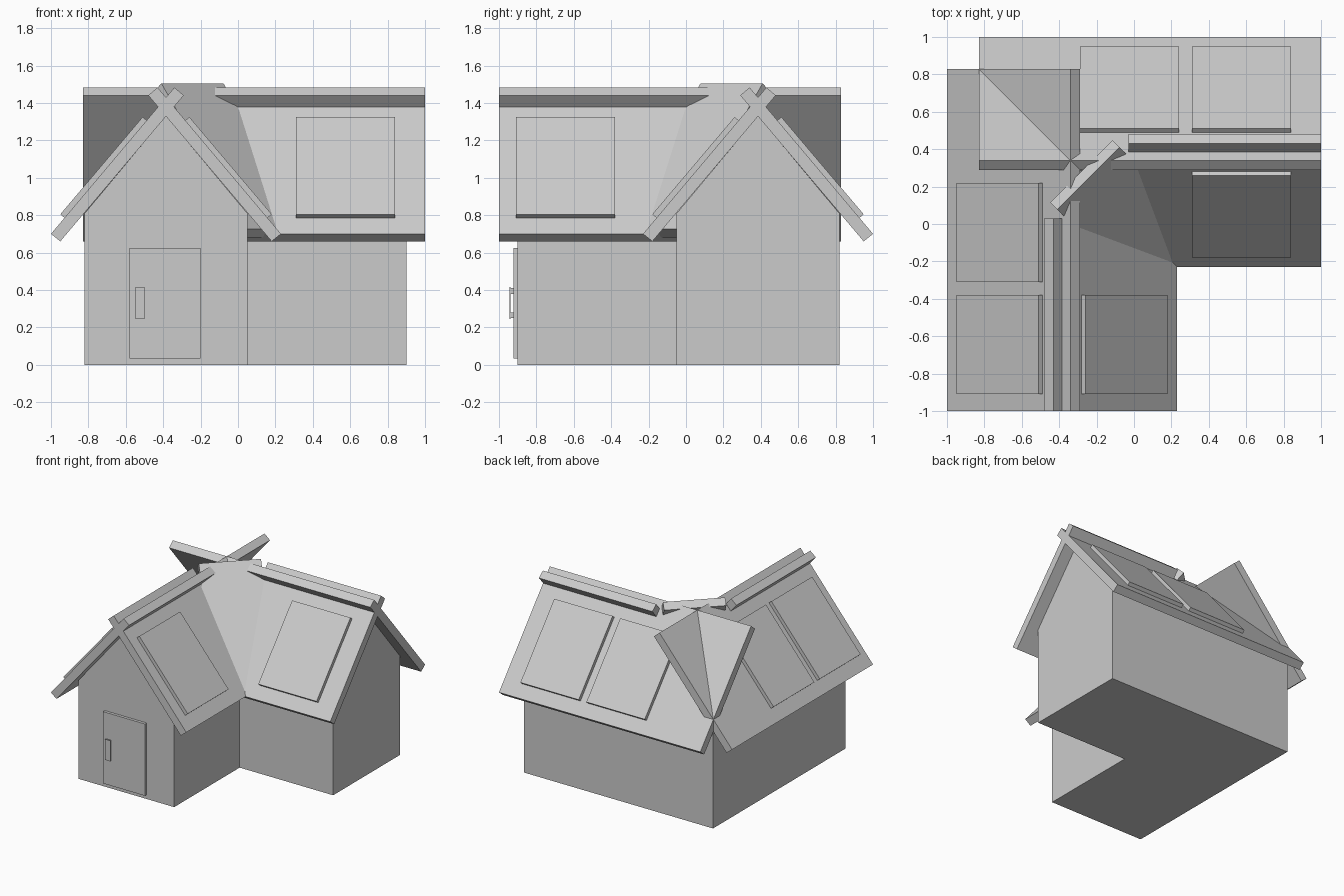
import bpy, bmesh, math
from mathutils import Matrix

if "Cube" in bpy.data.objects:
    bpy.data.objects.remove(bpy.data.objects["Cube"])

RIDGE = -0.385
# swaps the front wing onto the right wing: (x, y) -> (-y, -x)
SWAP = Matrix(((0, -1, 0, 0), (-1, 0, 0, 0), (0, 0, 1, 0), (0, 0, 0, 1)))
DIAGONAL = Matrix.Rotation(math.radians(135), 4, 'Z')
IDENT = Matrix.Identity(4)


def finish(name, bm):
    bmesh.ops.recalc_face_normals(bm, faces=bm.faces)
    me = bpy.data.meshes.new(name)
    bm.to_mesh(me)
    bm.free()
    ob = bpy.data.objects.new(name, me)
    bpy.context.collection.objects.link(ob)
    return ob


def add_prism(bm, profile, y0, y1, mat=IDENT):
    """Extrude an (x, z) outline from y0 to y1."""
    a = [bm.verts.new(mat @ v) for v in
         (Matrix.Translation((x, y0, z)).translation for x, z in profile)]
    f = bm.faces.new(a)
    ext = bmesh.ops.extrude_face_region(bm, geom=[f])
    vs = [g for g in ext['geom'] if isinstance(g, bmesh.types.BMVert)]
    bmesh.ops.translate(bm, verts=vs, vec=mat.to_3x3() @ Matrix.Translation((0, y1 - y0, 0)).translation)


def prism(name, profile, y0, y1, mat=IDENT):
    bm = bmesh.new()
    add_prism(bm, profile, y0, y1, mat)
    return finish(name, bm)


def flip(profile):
    return [(2 * RIDGE - x, z) for x, z in profile]


def box_profile(x0, x1, z0, z1):
    return [(x0, z0), (x1, z0), (x1, z1), (x0, z1)]


# Walls: gabled front wing mitred on the diagonal, repeated as the right wing
gable = [(-0.82, 0), (0.05, 0), (0.05, 0.81), (RIDGE, 1.33), (-0.82, 0.81)]
bm = bmesh.new()
for mat in (IDENT, SWAP):
    part = bmesh.new()
    add_prism(part, gable, -0.9, 0.9)
    bmesh.ops.bisect_plane(part, geom=part.verts[:] + part.edges[:] + part.faces[:],
                           plane_co=(0, 0, 0), plane_no=(1, 1, 0), clear_outer=True)
    part.transform(mat)
    tmp = bpy.data.meshes.new("wing")
    part.to_mesh(tmp)
    part.free()
    bm.from_mesh(tmp)
    bpy.data.meshes.remove(tmp)
bmesh.ops.remove_doubles(bm, verts=bm.verts, dist=0.001)
finish("walls", bm)

# Roof slabs, crossing each other at the ridges
slab = [(-1, 0.70), (-0.95, 0.66), (-0.29, 1.441), (-0.34, 1.483)]
prism("front_wing_outer_roof", slab, -1, 0.83)
prism("front_wing_inner_roof", flip(slab), -1, 0.03)
prism("right_wing_outer_roof", slab, -1, 0.83, SWAP)
prism("right_wing_inner_roof", flip(slab), -1, 0.03, SWAP)
valley = [(-0.294, 0.725), (-0.242, 0.682), (0.397, 1.462), (0.345, 1.505)]
prism("valley_roof", valley, -0.235, 0.235, DIAGONAL)

# Roof windows
pane = [(-0.95, 0.805), (-0.924, 0.783), (-0.484, 1.303), (-0.51, 1.325)]
windows = [(pane, -0.91, IDENT), (pane, -0.31, IDENT), (flip(pane), -0.91, IDENT),
           (pane, -0.84, SWAP), (pane, -0.24, SWAP), (flip(pane), -0.84, SWAP)]
for i, (prof, y, mat) in enumerate(windows):
    prism(f"roof_window_{i + 1}", prof, y, y + 0.53, mat)

# Door and pull handle
prism("door", box_profile(-0.58, -0.20, 0.035, 0.625), -0.923, -0.895)
prism("door_handle", box_profile(-0.547, -0.50, 0.245, 0.415), -0.944, -0.937)
for i, z in enumerate((0.25, 0.38)):
    prism(f"handle_post_{i + 1}", box_profile(-0.54, -0.507, z, z + 0.03), -0.94, -0.92)
